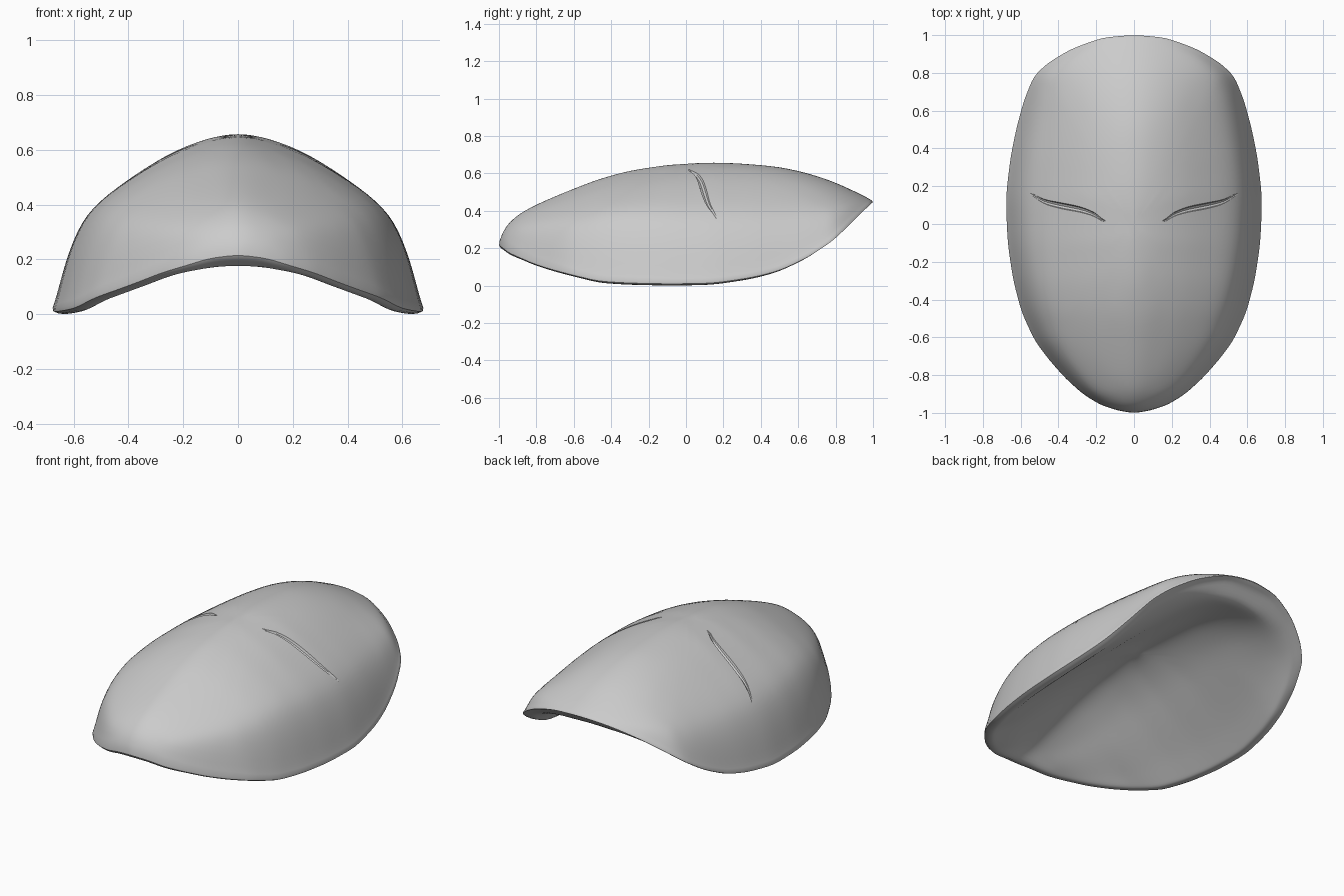
import bpy
import bmesh
import math

cube = bpy.data.objects.get("Cube")
if cube:
    bpy.data.objects.remove(cube, do_unlink=True)

# Stations from chin to forehead: y, half width, ridge height, rim height
STATIONS = [
    (-1, 0, .21, .2), (-.985, .09, .29, .187), (-.955, .18, .33, .165),
    (-.9, .27, .38, .145), (-.82, .36, .425, .111), (-.72, .45, .47, .08),
    (-.62, .525, .51, .055), (-.47, .595, .57, .019), (-.3, .64, .615, .01),
    (-.1, .67, .645, .006), (.14, .68, .66, .009), (.35, .655, .65, .039),
    (.5, .625, .635, .076), (.65, .585, .605, .145), (.78, .533, .56, .23),
    (.85, .46, .53, .293), (.925, .335, .495, .367), (.985, .17, .465, .425),
    (1, 0, .45, .44)]
# Cross-section arches: share of half width, then share of height
# at the chin, at the cheeks, at the brow and on the inside
ARCH = [(0, 1, 1, 1, 1), (.28, .935, .93, .93, .84), (.565, .8, .762, .745, .52),
        (.81, .61, .55, .51, .24), (.91, .39, .34, .31, .115), (1, 0, 0, 0, 0)]


def interpolate(table, key, column, smooth=False):
    """Value of a table column at key, straight or along a smooth curve."""
    last = len(table) - 1
    key = min(max(key, table[0][0]), table[last][0])
    i = next(k for k in range(last) if key <= table[k + 1][0])

    def slope(a, b):
        return (table[b][column] - table[a][column]) / (table[b][0] - table[a][0])

    span = table[i + 1][0] - table[i][0]
    t = (key - table[i][0]) / span
    start, end = table[i][column], table[i + 1][column]
    if not smooth:
        return start + (end - start) * t
    m0 = slope(i - 1, i + 1) * span if i else 0
    m1 = slope(i, min(i + 2, last)) * span
    ease = t * t * (3 - 2 * t)
    return (start + (end - start) * ease
            + m0 * t * (1 - t) ** 2 - m1 * t * t * (1 - t))


def section(x, y):
    """Width share, ridge height and rim height at a point."""
    width = max(interpolate(STATIONS, y, 1), .0001)
    return (min(abs(x) / width, 1), interpolate(STATIONS, y, 2),
            interpolate(STATIONS, y, 3))


def outer_point(x, y):
    """Point on the outside, blending chin, cheek and brow arches."""
    u, ridge, rim = section(x, y)
    blend = min(max((y - .1) / .5, -1), 1)
    cheek = interpolate(ARCH, u, 2, True)
    other = interpolate(ARCH, u, 1 if blend < 0 else 3, True)
    return x, y, rim + (ridge - rim) * (cheek + (other - cheek) * abs(blend))


def inner_point(x, y):
    """Point on the inside, a much shallower hollow."""
    u, ridge, rim = section(x, y)
    depth = max(ridge - rim - .14, 0) * .86
    return (x * .93, y * .965,
            rim - .008 + depth * interpolate(ARCH, u, 4, True))


def make_object(name, bm):
    bmesh.ops.recalc_face_normals(bm, faces=bm.faces)
    mesh = bpy.data.meshes.new(name)
    bm.to_mesh(mesh)
    bm.free()
    obj = bpy.data.objects.new(name, mesh)
    bpy.context.collection.objects.link(obj)
    return obj


def bridge(bm, first, second):
    """Quads between two closed loops of equal length."""
    for i in range(len(first)):
        j = (i + 1) % len(first)
        bm.faces.new((first[i], first[j], second[j], second[i]))


# Single grey material
grey = bpy.data.materials.new("plain_grey")
grey.use_nodes = True
colour = (.6, .6, .6, 1)
grey.diffuse_color = colour
grey.node_tree.nodes["Principled BSDF"].inputs["Base Color"].default_value = colour

# Outline seen from above, counter-clockwise from the chin, with midpoints
half = [(s[1], s[0]) for s in STATIONS]
corners = half + [(-x, y) for x, y in reversed(half[1:-1])]
outline = []
for i, (x, y) in enumerate(corners):
    nx, ny = corners[(i + 1) % len(corners)]
    outline += [(x, y), ((x + nx) / 2, (y + ny) / 2)]

# Mask shell: concentric rings over the outside and the inside, joined at the rim
bm = bmesh.new()
rims = []
for point in (outer_point, inner_point):
    rings = [[bm.verts.new(point(x * s, y * s)) for x, y in outline]
             for s in (1.011, .99, .965, .93, .89, .84, .78, .7, .6, .5, .4, .3, .2, .1)]
    for ring, smaller in zip(rings, rings[1:]):
        bridge(bm, ring, smaller)
    centre = bm.verts.new(point(0, 0))
    for i, vert in enumerate(rings[-1]):
        bm.faces.new((rings[-1][i - 1], vert, centre))
    rims.append(rings[0])
bridge(bm, *rims)
mask = make_object("mask_shell", bm)
mask.data.materials.append(grey)

# Rounded rim
rounding = mask.modifiers.new("rounded_rim", 'SUBSURF')
rounding.levels = rounding.render_levels = 1

# Eye slit cutter: two tapered tubes that follow the surface
EYE = [(.15, .015), (.21, .05), (.28, .075), (.4, .1), (.48, .122), (.56, .17)]
STEPS, SIDES = 20, 8
bm = bmesh.new()
for side in (-1, 1):
    tube = []
    for k in range(STEPS + 1):
        t = k / STEPS
        x = EYE[0][0] + (EYE[-1][0] - EYE[0][0]) * t
        x, y, z = outer_point(x, interpolate(EYE, x, 1, True))
        radius = .003 + .013 * max(math.sin(math.pi * t), 0) ** .6
        tube.append([bm.verts.new((side * x,
                                   y + radius * math.cos(math.tau * a / SIDES),
                                   z + 1.3 * radius * math.sin(math.tau * a / SIDES)))
                     for a in range(SIDES)])
    for first, second in zip(tube, tube[1:]):
        bridge(bm, first, second)
    bm.faces.new(tube[0])
    bm.faces.new(tube[-1])
cutter = make_object("eye_slit_cutter", bm)
cutter.data.materials.append(grey)
cutter.hide_render = True
cutter.hide_set(True)
cutter.display_type = 'WIRE'

cut = mask.modifiers.new("eye_slits", 'BOOLEAN')
cut.operation = 'DIFFERENCE'
cut.solver = 'EXACT'
cut.object = cutter

# Smooth shading with crisp slit edges
bpy.ops.object.select_all(action='DESELECT')
mask.select_set(True)
bpy.context.view_layer.objects.active = mask
bpy.ops.object.shade_smooth_by_angle(angle=math.radians(65))
